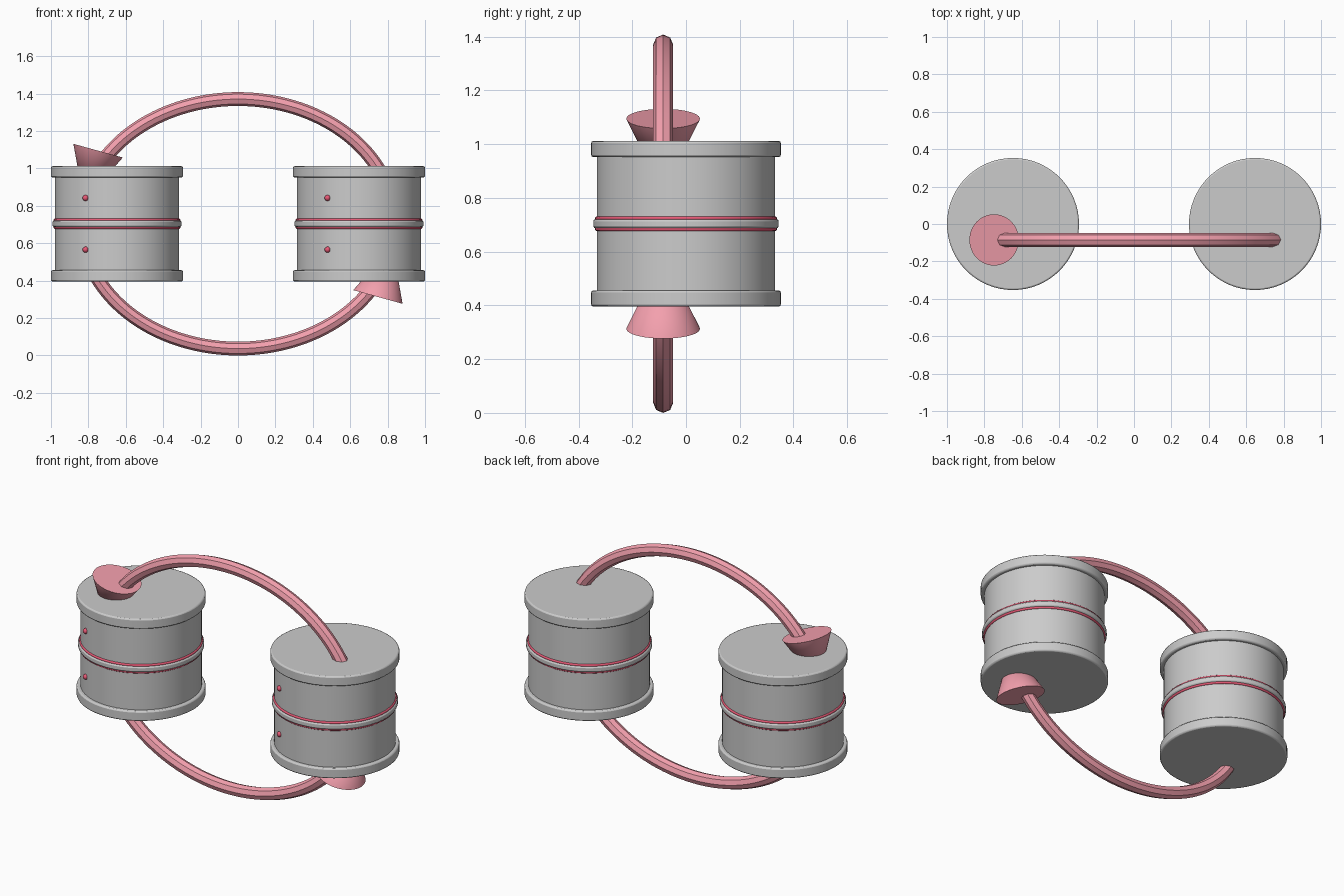
import bpy, math
from mathutils import Vector

if "Cube" in bpy.data.objects:
    bpy.data.objects.remove(bpy.data.objects["Cube"])

ZC, CX, ARROW_Y = 0.704, 0.647, -0.085
A, B, TUBE = 0.836, 0.667, 0.037      # arrow ellipse half-axes, tube radius


def material(name, rgb):
    m = bpy.data.materials.new(name)
    m.diffuse_color = (*rgb, 1)
    m.use_nodes = True
    m.node_tree.nodes["Principled BSDF"].inputs["Base Color"].default_value = m.diffuse_color
    return m


pink = material("arrow_red", (0.9, 0.35, 0.42))
red = material("trim_red", (0.8, 0.1, 0.18))


def finish(name, mat=None, angle=30):
    ob = bpy.context.object
    ob.name = name
    if mat:
        ob.data.materials.append(mat)
    bpy.ops.object.shade_smooth_by_angle(angle=math.radians(angle))
    return ob


def disc(name, x, z, r, h, bevel=0.0):
    bpy.ops.mesh.primitive_cylinder_add(vertices=64, radius=r, depth=h, location=(x, 0, z))
    ob = finish(name)
    if bevel:
        mod = ob.modifiers.new("bevel", 'BEVEL')
        mod.width, mod.segments = bevel, 2
        mod.limit_method = 'ANGLE'
    return ob


# Two drums with rims, centre band, red trim rings and rivets
for side, x in (("left", -CX), ("right", CX)):
    disc(side + "_drum_body", x, ZC, 0.332, 0.58)
    disc(side + "_centre_band", x, ZC, 0.345, 0.034, 0.008)
    for level, s in (("lower", -1), ("upper", 1)):
        disc(f"{side}_{level}_rim", x, ZC + s * 0.278, 0.353, 0.06, 0.008)
        bpy.ops.mesh.primitive_torus_add(major_segments=64, minor_segments=10, major_radius=0.331,
                                         minor_radius=0.008, location=(x, 0, ZC + s * 0.02))
        finish(f"{side}_{level}_trim_ring", red, 60)
        bpy.ops.mesh.primitive_uv_sphere_add(segments=16, ring_count=10, radius=0.016,
                                             location=(x - 0.168, -0.287, ZC + s * 0.138))
        finish(f"{side}_{level}_rivet", red)

# Two curved arrows, the lower one being the upper one turned half way round
for name, s in (("upper", 1), ("lower", -1)):
    n, sides = 64, 8
    start, end = math.radians(12), math.radians(158)
    verts, faces = [], []
    for i in range(n + 1):
        t = start + (end - start) * i / n
        p = Vector((A * math.cos(t), 0, B * math.sin(t)))
        normal = Vector((math.cos(t) / A, 0, math.sin(t) / B)).normalized()
        for k in range(sides):
            a = math.tau * k / sides
            q = p + TUBE * (math.cos(a) * normal + Vector((0, math.sin(a), 0)))
            verts.append((s * q.x, q.y, s * q.z))
    for i in range(n):
        for k in range(sides):
            j = (k + 1) % sides
            faces.append((i * sides + k, i * sides + j, (i + 1) * sides + j, (i + 1) * sides + k))
    faces += [tuple(range(sides))[::-1], tuple(n * sides + k for k in range(sides))]
    mesh = bpy.data.meshes.new(name + "_arrow_shaft")
    mesh.from_pydata(verts, [], faces)
    shaft = bpy.data.objects.new(mesh.name, mesh)
    shaft.location = (0, ARROW_Y, ZC)
    bpy.context.collection.objects.link(shaft)
    bpy.ops.object.select_all(action='DESELECT')
    shaft.select_set(True)
    bpy.context.view_layer.objects.active = shaft
    bpy.ops.object.mode_set(mode='EDIT')
    bpy.ops.mesh.select_all(action='SELECT')
    bpy.ops.mesh.normals_make_consistent(inside=False)
    bpy.ops.object.mode_set(mode='OBJECT')
    finish(mesh.name, pink)

    # Arrowhead cone sinking into the drum
    base, tip = Vector((-0.748, 0, 0.391)) * s, Vector((-0.824, 0, 0.116)) * s
    axis = tip - base
    mid = (base + tip) / 2 + Vector((0, ARROW_Y, ZC))
    bpy.ops.mesh.primitive_cone_add(vertices=48, radius1=0.137, radius2=0, depth=axis.length,
                                    location=mid, rotation=axis.to_track_quat('Z', 'Y').to_euler())
    finish(name + "_arrow_head", pink)
